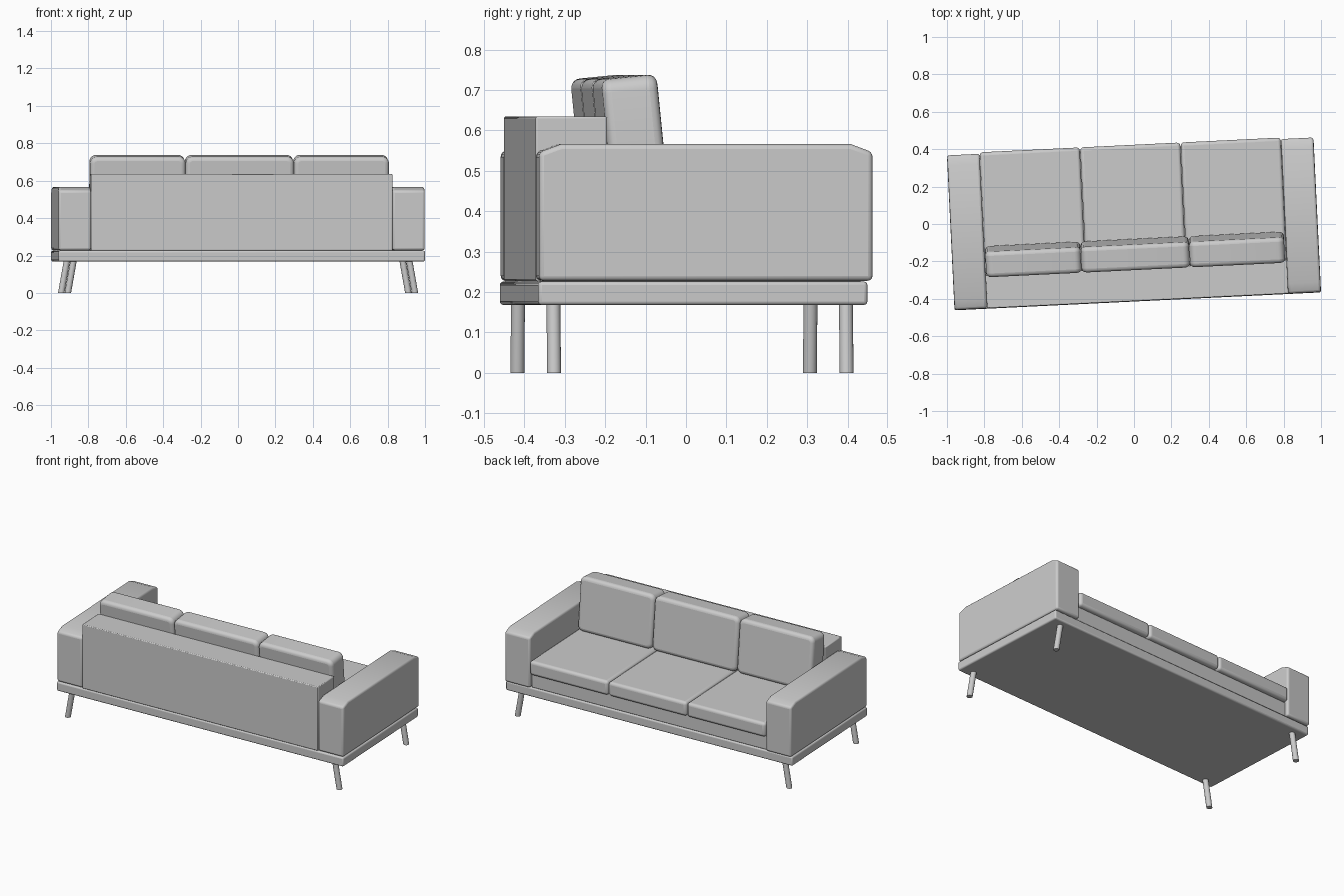
import bpy, bmesh, math
from mathutils import Matrix, Vector

if "Cube" in bpy.data.objects:
    bpy.data.objects.remove(bpy.data.objects["Cube"])

# The whole sofa stands slightly turned about the vertical axis
TURN = Matrix.Rotation(math.radians(2.8), 4, 'Z')


def finish(name, bm, bevel=0, segments=3, local=Matrix()):
    bmesh.ops.recalc_face_normals(bm, faces=bm.faces)
    mesh = bpy.data.meshes.new(name)
    bm.to_mesh(mesh)
    bm.free()
    obj = bpy.data.objects.new(name, mesh)
    bpy.context.collection.objects.link(obj)
    obj.matrix_world = TURN @ local
    if bevel:
        mod = obj.modifiers.new("rounded_edges", 'BEVEL')
        mod.width = bevel
        mod.segments = segments
        mod.limit_method = 'ANGLE'
        mod.angle_limit = math.radians(35)
    bpy.ops.object.select_all(action='DESELECT')
    bpy.context.view_layer.objects.active = obj
    obj.select_set(True)
    bpy.ops.object.shade_smooth_by_angle(angle=math.radians(40))
    return obj


def box(name, x, y, z, bevel, segments=3, tilt=0, round_axis=None, radius=0):
    """Box with small bevels; edges along round_axis get a larger radius."""
    centre = Vector([(a + b) / 2 for a, b in (x, y, z)])
    size = [b - a for a, b in (x, y, z)]
    bm = bmesh.new()
    bmesh.ops.create_cube(bm, size=1)
    bmesh.ops.scale(bm, vec=size, verts=bm.verts)
    if round_axis is not None:
        edges = [e for e in bm.edges
                 if abs((e.verts[0].co - e.verts[1].co).normalized()[round_axis]) > 0.9]
        bmesh.ops.bevel(bm, geom=edges, offset=radius, segments=5,
                        profile=0.5, affect='EDGES')
    local = Matrix.Translation(centre) @ Matrix.Rotation(tilt, 4, 'X')
    return finish(name, bm, bevel, segments, local)


# Base board, seat platform and backrest panel
box("base_board", (-0.981, 0.981), (-0.414, 0.402), (0.168, 0.226), 0.009)
box("seat_platform", (-0.807, 0.807), (-0.25, 0.395), (0.226, 0.317), 0.004, 2)
box("back_panel", (-0.807, 0.807), (-0.412, -0.235), (0.226, 0.635), 0.005, 2)

# Seat cushions, rounded along the front edge
for i in range(3):
    x = -0.807 + 0.538 * i
    box(f"seat_cushion_{i + 1}", (x + 0.001, x + 0.537), (-0.235, 0.423),
        (0.315, 0.405), 0.018, 4)

# Back cushions leaning against the panel, rounded at the corners
for i, x in enumerate([(-0.802, -0.292), (-0.291, 0.288), (0.289, 0.797)]):
    box(f"back_cushion_{i + 1}", x, (-0.232, -0.094), (0.396, 0.734),
        0.022, 4, math.radians(5.7), 1, 0.035)

# Arms: side profile with sloped top ends, extruded across
profile = [(-0.412, 0.228), (0.415, 0.228), (0.415, 0.546),
           (0.362, 0.566), (-0.358, 0.566), (-0.412, 0.546)]
for side, label in ((-1, "left"), (1, "right")):
    bm = bmesh.new()
    face = bm.faces.new([bm.verts.new((side * 0.807, y, z)) for y, z in profile])
    ext = bmesh.ops.extrude_face_region(bm, geom=[face])
    moved = [v for v in ext["geom"] if isinstance(v, bmesh.types.BMVert)]
    bmesh.ops.translate(bm, verts=moved, vec=(side * 0.173, 0, 0))
    finish(f"{label}_arm", bm, 0.012)

    # Splayed round legs
    for y, end in ((-0.3725, "back"), (0.3525, "front")):
        bm = bmesh.new()
        bmesh.ops.create_cone(bm, cap_ends=True, segments=20, radius1=0.0172,
                              radius2=0.0172, depth=0.18)
        for v in bm.verts:
            t = (v.co.z + 0.09) / 0.18
            v.co.x += side * (0.929 - 0.032 * t)
            v.co.y += y
            v.co.z += 0.09
        finish(f"{label}_{end}_leg", bm)
